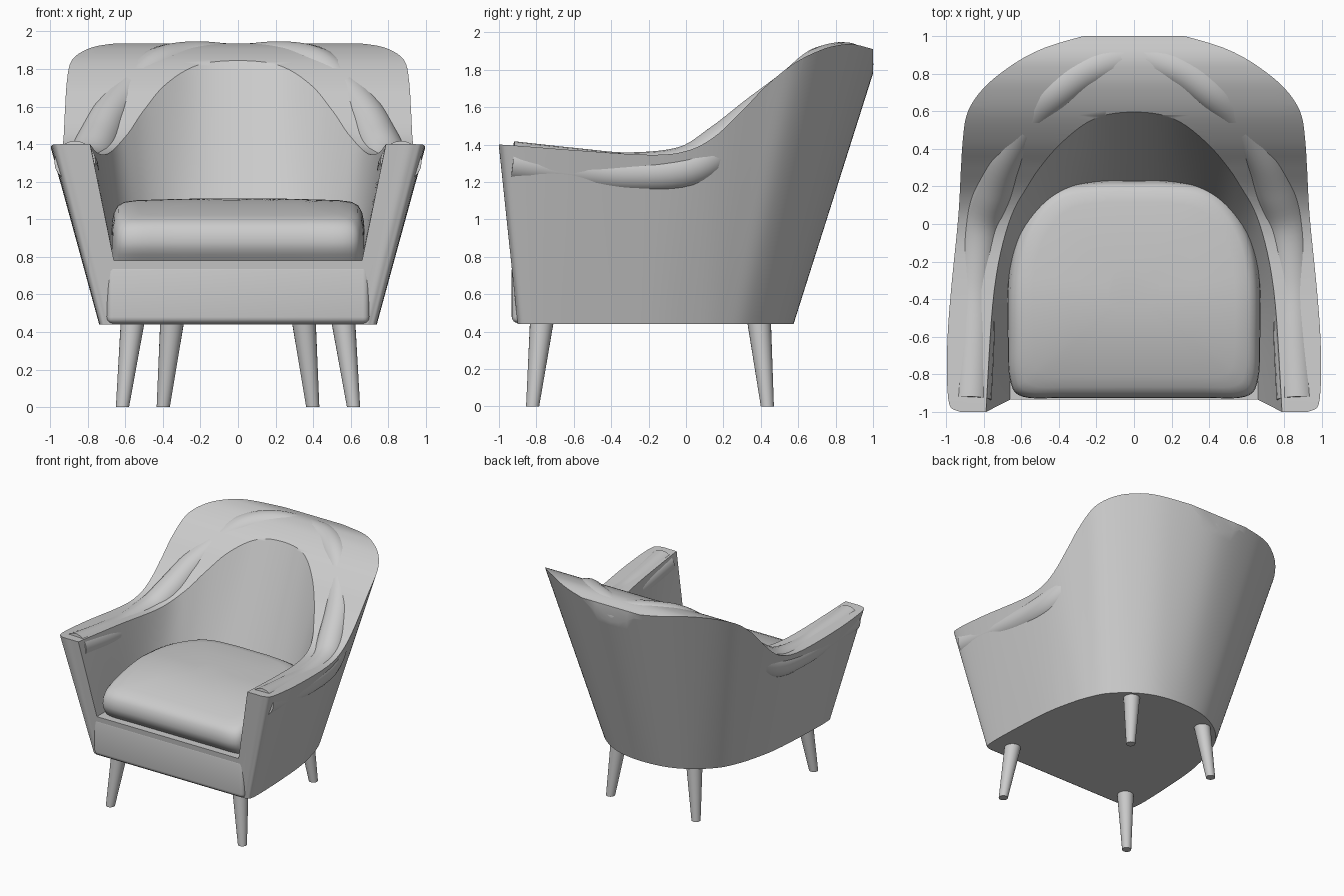
import bpy, bmesh, math
from mathutils import Vector

if "Cube" in bpy.data.objects:
    bpy.data.objects.remove(bpy.data.objects["Cube"])

grey = bpy.data.materials.new("light grey")
grey.diffuse_color = (0.6, 0.6, 0.6, 1)
grey.use_nodes = True
grey.node_tree.nodes["Principled BSDF"].inputs["Base Color"].default_value = grey.diffuse_color


def spline(pts, n=6):
    """Smooth open curve through the points (any dimension)."""
    pts = [Vector(p) for p in pts]
    ext = [pts[0] * 2 - pts[1]] + pts + [pts[-1] * 2 - pts[-2]]
    out = []
    for i in range(1, len(ext) - 2):
        a, b, c, d = ext[i - 1:i + 3]
        for k in range(n):
            t = k / n
            out.append(0.5 * (2 * b + (c - a) * t + (2 * a - 5 * b + 4 * c - d) * t * t
                              + (3 * b - a - 3 * c + d) * t ** 3))
    return out + [pts[-1]]


def mirror_half(half):
    """Right half path ending on x = 0, continued to the left side."""
    return half + [(-p[0],) + tuple(p[1:]) for p in half[-2::-1]]


def mesh_object(name, rings):
    """Solid through closed rings of equal length, capped at both ends."""
    bm = bmesh.new()
    rows = [[bm.verts.new(p) for p in r] for r in rings]
    n = len(rows[0])
    for a, b in zip(rows, rows[1:]):
        for i in range(n):
            j = (i + 1) % n
            bm.faces.new((a[i], a[j], b[j], b[i]))
    bm.faces.new(rows[0][::-1])
    bm.faces.new(rows[-1])
    bmesh.ops.recalc_face_normals(bm, faces=bm.faces)
    me = bpy.data.meshes.new(name)
    bm.to_mesh(me)
    bm.free()
    ob = bpy.data.objects.new(name, me)
    bpy.context.collection.objects.link(ob)
    me.materials.append(grey)
    return ob


def activate(ob):
    bpy.ops.object.select_all(action='DESELECT')
    ob.select_set(True)
    bpy.context.view_layer.objects.active = ob


def smooth(ob, angle=35):
    activate(ob)
    bpy.ops.object.shade_smooth_by_angle(angle=math.radians(angle))


def flared(name, half, z0, z1=2.1, steps=14):
    """Flared wall: each entry is a foot (x, y) at z0 and a rim point (x, y, z)."""
    lo, hi = [], []
    for bx, by, tx, ty, tz in half:
        f = (z1 - z0) / (tz - z0)
        lo.append((bx, by, z0))
        hi.append((bx + (tx - bx) * f, by + (ty - by) * f, z1))
    lo, hi = spline(mirror_half(lo)), spline(mirror_half(hi))
    return mesh_object(name, [[a.lerp(b, k / steps) for a, b in zip(lo, hi)]
                              for k in range(steps + 1)])


def boolean(ob, cutter, op):
    m = ob.modifiers.new(op, 'BOOLEAN')
    m.object, m.operation, m.solver = cutter, op, 'EXACT'
    activate(ob)
    bpy.ops.object.modifier_apply(modifier=m.name)
    bpy.data.objects.remove(cutter)


# Tub shell: flared outside, trimmed by the side profile, hollowed inside
shell = flared("tub_shell", [
    (0.66, -0.90, 0.84, -1.0, 1.4), (0.70, -0.895, 0.94, -0.995, 1.4),
    (0.735, -0.85, 0.99, -0.93, 1.4), (0.735, -0.6, 0.995, -0.6, 1.38),
    (0.71, -0.2, 0.96, -0.17, 1.36), (0.66, 0.05, 0.93, 0.12, 1.42),
    (0.61, 0.2, 0.918, 0.42, 1.72), (0.54, 0.33, 0.868, 0.63, 1.86),
    (0.40, 0.46, 0.70, 0.81, 1.93), (0.22, 0.547, 0.42, 0.96, 1.93),
    (0, 0.575, 0, 1.0, 1.78)], 0.44)
rim = spline([(-1.3, 1.41), (-1, 1.4), (-0.6, 1.37), (-0.2, 1.345), (0, 1.365),
              (0.15, 1.44), (0.3, 1.58), (0.43, 1.715), (0.58, 1.835),
              (0.72, 1.905), (0.82, 1.932), (0.9, 1.935), (1, 1.91)], 6)
side = [(p[0], p[1]) for p in rim] + [(1, 0.3), (-1.3, 0.3)]
profile = mesh_object("side_profile", [[(-1.5 + k * 0.15, y, z) for y, z in side]
                                       for k in range(21)])
boolean(shell, profile, 'INTERSECT')
cavity = flared("cavity", [
    (0.66, -1.4, 0.795, -1.4, 1.4), (0.66, -0.9, 0.785, -0.93, 1.4),
    (0.655, -0.45, 0.745, -0.35, 1.36), (0.60, -0.2, 0.67, 0.0, 1.37),
    (0.49, -0.02, 0.555, 0.22, 1.5), (0.345, 0.09, 0.395, 0.42, 1.7),
    (0.18, 0.14, 0.21, 0.56, 1.82), (0, 0.155, 0, 0.6, 1.855)], 0.78)
boolean(shell, cavity, 'DIFFERENCE')
smooth(shell)

# Padded roll buried along the rim, showing through in places
path = spline(mirror_half([
    (0.868, -0.93, 1.308, 0.11), (0.852, -0.6, 1.272, 0.11), (0.845, -0.3, 1.248, 0.11),
    (0.815, 0, 1.275, 0.118), (0.752, 0.2, 1.395, 0.12), (0.68, 0.38, 1.548, 0.11),
    (0.56, 0.57, 1.69, 0.11), (0.42, 0.71, 1.80, 0.115), (0.24, 0.83, 1.833, 0.115),
    (0, 0.89, 1.822, 0.112)]), 6)
cu = bpy.data.curves.new("rim_roll", 'CURVE')
cu.dimensions = '3D'
cu.bevel_depth, cu.bevel_resolution, cu.use_fill_caps = 1.0, 8, True
sp = cu.splines.new('POLY')
sp.points.add(len(path) - 1)
for pt, p in zip(sp.points, path):
    pt.co = (p[0], p[1], p[2], 1)
    pt.radius = p[3]
cu.materials.append(grey)
roll = bpy.data.objects.new("rim_roll", cu)
bpy.context.collection.objects.link(roll)
activate(roll)
bpy.ops.object.convert(target='MESH')
smooth(bpy.context.object)

# Seat cushion: plan outline stacked into a crowned pad, front tucked under
plan = spline(mirror_half([
    (0, -0.925), (0.35, -0.925), (0.59, -0.92), (0.66, -0.83), (0.672, -0.6),
    (0.67, -0.3), (0.63, -0.08), (0.53, 0.1), (0.40, 0.2), (0.2, 0.23), (0, 0.232)]), 5)[:-1]
rings = []
for z, s in [(0.78, 1), (0.82, 1), (0.87, 1), (0.93, 1), (0.99, 0.995), (1.04, 0.98), (1.075, 0.95),
             (1.093, 0.9), (1.102, 0.8), (1.108, 0.5), (1.112, 0.2)]:
    ring = []
    for x, y in plan:
        px, py = x * s, -0.35 + (y + 0.35) * s
        front = max(0, (-0.3 - py) / 0.6) ** 2
        drop = 0.11 * front * max(0, (z - 0.8) / 0.3)
        tuck = 0.05 * front * max(0, (0.93 - z) / 0.15) ** 2
        ring.append((px, py + tuck, z - drop))
    rings.append(ring)
smooth(mesh_object("seat_cushion", rings), 50)

# Padded front panel under the cushion
x, y0, y1 = 0.70, -0.932, -0.6
panel = mesh_object("front_panel", [[(-x, y0, z), (x, y0, z), (x, y1, z), (-x, y1, z)]
                                    for z in (0.445, 0.765)])
bev = panel.modifiers.new("rounded", 'BEVEL')
bev.width, bev.segments = 0.035, 4
activate(panel)
bpy.ops.object.modifier_apply(modifier=bev.name)
smooth(panel, 50)


# Tapered splayed legs
def leg(name, top, foot):
    rings = [[(c[0] + r * math.cos(a), c[1] + r * math.sin(a), z)
              for a in (2 * math.pi * i / 24 for i in range(24))]
             for c, z, r in ((foot, 0, 0.035), (top, 0.46, 0.064))]
    smooth(mesh_object(name, rings))


for s, label in ((-1, "left"), (1, "right")):
    leg("front_leg_" + label, (s * 0.56, -0.77), (s * 0.615, -0.82))
    leg("back_leg_" + label, (s * 0.35, 0.39), (s * 0.398, 0.435))
